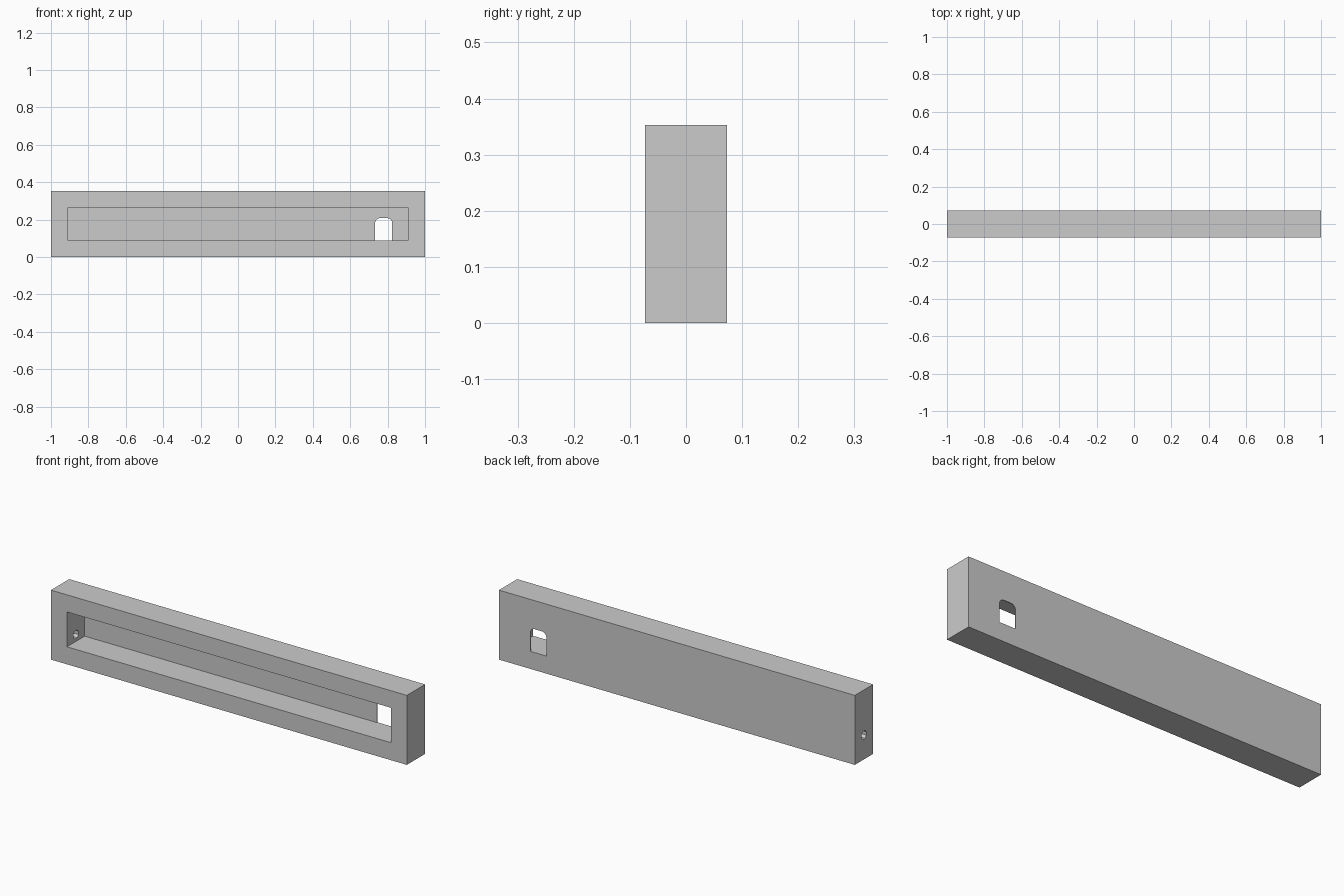
import bpy, bmesh, math
from mathutils import Vector

if "Cube" in bpy.data.objects:
    bpy.data.objects.remove(bpy.data.objects["Cube"])

W, D, H = 1.0, 0.073, 0.353      # half length, half depth, height
WALL = 0.004                     # thin back panel


def prism(name, profile, sweep):
    """Closed profile of 3D points extruded along a vector."""
    bm = bmesh.new()
    face = bm.faces.new([bm.verts.new(p) for p in profile])
    ext = bmesh.ops.extrude_face_region(bm, geom=[face], use_keep_orig=True)
    verts = [g for g in ext["geom"] if isinstance(g, bmesh.types.BMVert)]
    bmesh.ops.translate(bm, verts=verts, vec=Vector(sweep))
    bmesh.ops.recalc_face_normals(bm, faces=bm.faces)
    me = bpy.data.meshes.new(name)
    bm.to_mesh(me)
    bm.free()
    ob = bpy.data.objects.new(name, me)
    bpy.context.collection.objects.link(ob)
    return ob


def rect(x0, x1, z0, z1, y):
    return [(x0, y, z0), (x1, y, z0), (x1, y, z1), (x0, y, z1)]


def cut(target, cutter):
    """Apply a boolean difference and discard the cutter."""
    cutter.hide_render = True
    mod = target.modifiers.new("cut", "BOOLEAN")
    mod.operation, mod.solver, mod.object = "DIFFERENCE", "EXACT", cutter
    bpy.context.view_layer.objects.active = target
    bpy.ops.object.modifier_apply(modifier=mod.name)
    bpy.data.objects.remove(cutter)


# Solid outer block
housing = prism("housing", rect(-W, W, 0, H, -D), (0, 2 * D, 0))

# Long recess open to the front
cut(housing, prism("recess_cutter", rect(-0.91, 0.91, 0.089, 0.266, -D - 0.05),
                   (0, 2 * D + 0.05 - WALL, 0)))

# Round-cornered opening through the back panel, flush with the recess floor
x0, x1, z0, z1, r = 0.733, 0.824, 0.089, 0.208, 0.025
arch = [(x0, 0, z0), (x1, 0, z0)]
for cx, start in ((x1 - r, 0), (x0 + r, 90)):
    for i in range(5):
        a = math.radians(start + i * 22.5)
        arch.append((cx + r * math.cos(a), 0, z1 - r + r * math.sin(a)))
cut(housing, prism("opening_cutter", arch, (0, 0.2, 0)))

# Small cable hole through the left end
ring = [(-1.1, 0.022 * math.cos(t), 0.124 + 0.022 * math.sin(t))
        for t in (math.pi / 8 + i * math.pi / 4 for i in range(8))]
cut(housing, prism("cable_hole_cutter", ring, (0.25, 0, 0)))
